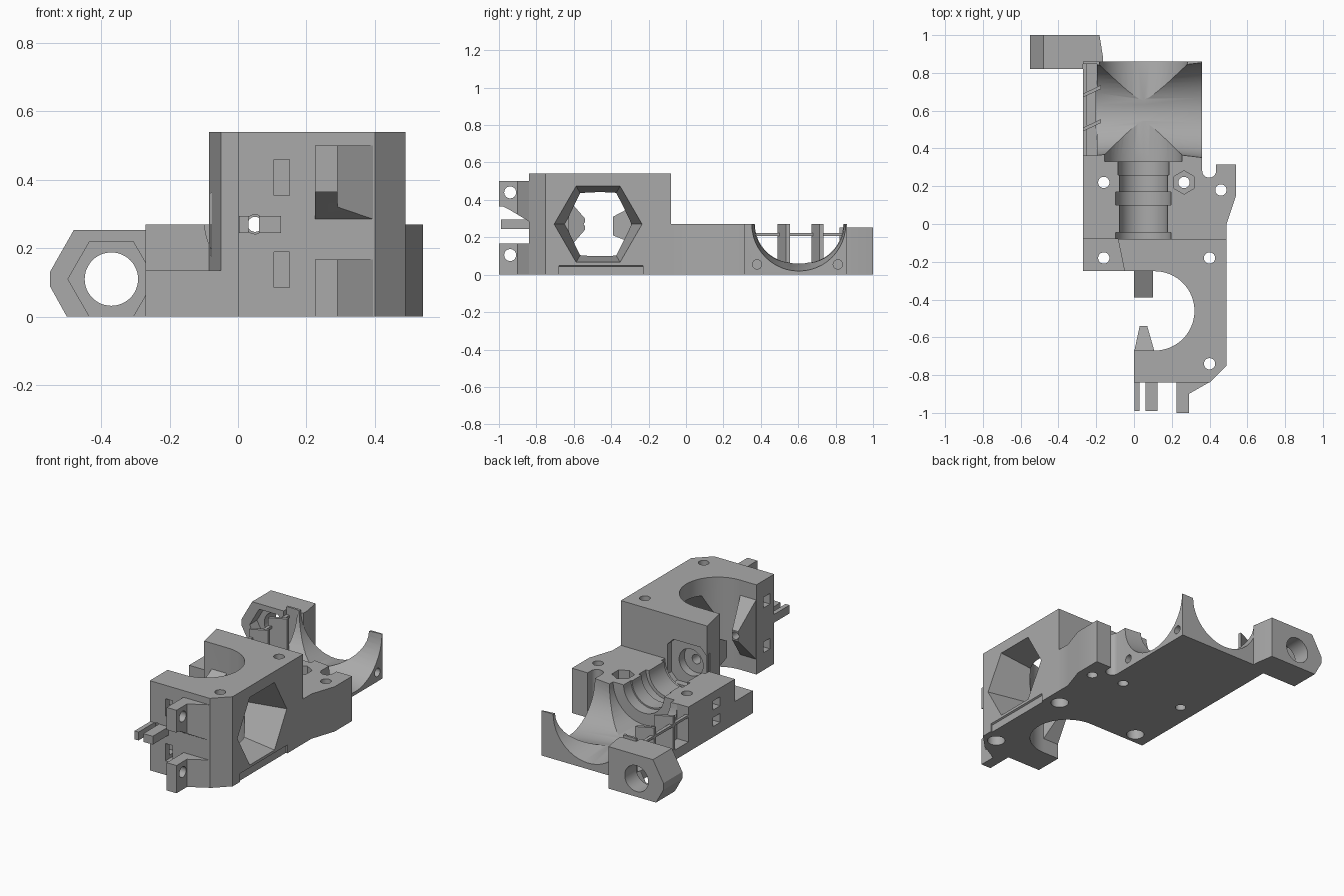
import bpy, bmesh
from math import sin, cos, pi, radians

if "Cube" in bpy.data.objects:
    bpy.data.objects.remove(bpy.data.objects["Cube"], do_unlink=True)

grey = bpy.data.materials.new("plain grey")
grey.use_nodes = True
grey.diffuse_color = (0.4, 0.4, 0.4, 1)
grey.node_tree.nodes["Principled BSDF"].inputs["Base Color"].default_value = (0.4, 0.4, 0.4, 1)
parts = []


def loft(name, axis, pts0, lo, pts1, hi):
    """Solid between two matching outlines placed at lo and hi on an axis."""
    place = {"x": lambda u, v, w: (w, u, v),
             "y": lambda u, v, w: (u, w, v),
             "z": lambda u, v, w: (u, v, w)}[axis]
    bm = bmesh.new()
    a = [bm.verts.new(place(u, v, lo)) for u, v in pts0]
    b = [bm.verts.new(place(u, v, hi)) for u, v in pts1]
    bm.faces.new(a)
    bm.faces.new(b)
    n = len(a)
    for i in range(n):
        j = (i + 1) % n
        bm.faces.new((a[i], a[j], b[j], b[i]))
    bmesh.ops.recalc_face_normals(bm, faces=bm.faces)
    mesh = bpy.data.meshes.new(name)
    bm.to_mesh(mesh)
    bm.free()
    mesh.materials.append(grey)
    ob = bpy.data.objects.new(name, mesh)
    bpy.context.collection.objects.link(ob)
    parts.append(ob)
    return ob


def prism(name, axis, pts, lo, hi):
    return loft(name, axis, pts, lo, pts, hi)


def rect(u0, u1, v0, v1):
    return [(u0, v0), (u1, v0), (u1, v1), (u0, v1)]


def box(name, x0, x1, y0, y1, z0, z1):
    return prism(name, "z", rect(x0, x1, y0, y1), z0, z1)


def ring(u, v, r, n=48, a0=0.0):
    return [(u + r * cos(a0 + 2 * pi * i / n), v + r * sin(a0 + 2 * pi * i / n)) for i in range(n)]


def arc(u, v, r, start, end, n):
    angles = [radians(start + (end - start) * i / n) for i in range(n + 1)]
    return [(u + r * cos(a), v + r * sin(a)) for a in angles]


def rod(axis, u, v, r, lo, hi, r2=None, n=48):
    return loft("cutter", axis, ring(u, v, r, n), lo, ring(u, v, r2 or r, n), hi)


def cut(target, *cutters):
    for c in cutters:
        m = target.modifiers.new("cut", "BOOLEAN")
        m.operation, m.solver, m.object = "DIFFERENCE", "EXACT", c
        bpy.context.view_layer.update()
        shape = target.evaluated_get(bpy.context.evaluated_depsgraph_get())
        mesh = bpy.data.meshes.new_from_object(shape)
        target.modifiers.clear()
        target.data = mesh
        parts.remove(c)
        bpy.data.objects.remove(c, do_unlink=True)


def bolt_hole(target, x, y, counterbore=True):
    cut(target, rod("z", x, y, 0.03, -0.1, 0.7, n=24))
    if counterbore:
        cut(target, rod("z", x, y, 0.05, -0.1, 0.06, n=24))


AX, AZ = 0.05, 0.27     # shared feed axis

# Tall drive block with a round bay open to one side
outline = ([(-0.085, -0.08), (-0.05, -0.25)] + arc(0.11, -0.46, 0.21, 90, -90, 32)
           + [(0, -0.67), (0, -0.84), (0.40, -0.84), (0.49, -0.75), (0.49, -0.08)])
drive = prism("drive_block", "z", outline, 0, 0.54)
cut(drive, loft("cutter", "x", ring(-0.47, AZ, 0.18, 6), 0.24, ring(-0.47, AZ, 0.236, 6), 0.495))
cut(drive, prism("cutter", "y", [(0.48, -0.01), (0.50, -0.01), (0.50, 0.055), (0.48, 0.045)], -0.68, -0.23))
for y in (-0.18, -0.74):
    bolt_hole(drive, 0.40, y)
for z in (0.137, 0.407):
    cut(drive, box("cutter", 0.105, 0.15, -0.9, -0.74, z - 0.052, z + 0.052),
        box("cutter", -0.1, 0.15, -0.80, -0.74, z - 0.032, z + 0.032))
# Rear socket for the throat
cut(drive, prism("cutter", "y", [(-0.08, 0.18), (-0.08, 0.36), (-0.04, 0.40), (0.14, 0.40),
                                 (0.18, 0.36), (0.18, 0.18), (0.14, 0.14), (-0.04, 0.14)], -0.12, 0),
    rod("y", AX, AZ, 0.08, -0.17, 0), rod("y", AX, AZ, 0.028, -1.1, 0, n=24))

# Low step beside the drive block
step = box("mount_step", -0.27, 0.03, -0.25, -0.08, 0, 0.135)
bolt_hole(step, -0.16, -0.18)

# Guide nozzles inside the bay
front_guide = loft("front_guide", "y", rect(0, 0.11, 0.08, 0.46), -0.68,
                   rect(0.03, 0.07, 0.24, 0.30), -0.54)
rear_guide = loft("rear_guide", "y", rect(0, 0.10, 0.15, 0.39), -0.24,
                  rect(0, 0.10, 0.21, 0.31), -0.39)
for guide in (front_guide, rear_guide):
    cut(guide, rod("y", AX, AZ, 0.022, -1, 0, n=24))

# Inlet prongs
box("inlet_prong_inner", 0.003, 0.03, -0.99, -0.83, 0.245, 0.295)
box("inlet_prong_outer", 0.062, 0.125, -0.99, -0.83, 0.245, 0.295)

# Hinge lugs with side gussets
lug_plan = [(0.225, -0.83), (0.225, -1), (0.29, -1), (0.29, -0.90), (0.395, -0.84), (0.395, -0.83)]
lower_lug = prism("lower_lug", "z", lug_plan, 0, 0.167)
upper_lug = prism("upper_lug", "z", lug_plan, 0.28, 0.50)
cut(upper_lug, prism("cutter", "x", [(-1.1, 0.2), (-0.8, 0.2), (-0.8, 0.265), (-0.84, 0.285),
                                     (-0.94, 0.345), (-0.98, 0.365), (-1.1, 0.365)], 0.1, 0.6))
cut(lower_lug, rod("x", -0.94, 0.105, 0.032, 0.1, 0.6, n=24))
cut(upper_lug, rod("x", -0.94, 0.44, 0.032, 0.1, 0.6, n=24))

# Low rear body with side wing
outline = ([(-0.27, -0.08), (0.49, -0.08), (0.49, 0), (0.54, 0.15), (0.54, 0.315), (0.435, 0.315)]
           + arc(0.398, 0.282, 0.037, 0, -180, 12)
           + [(0.361, 0.86), (-0.27, 0.86)])
body = prism("rear_body", "z", outline, 0, 0.27)
# Stepped throat along the feed axis
for y0, y1, r in ((-0.2, -0.045, 0.147), (-0.06, 0.11, 0.127), (0.10, 0.17, 0.147),
                  (0.16, 0.265, 0.127), (0.26, 0.34, 0.135)):
    cut(body, rod("y", AX, AZ + 0.001, r, y0, y1))
# Crossing round channels of the cooling bay
cut(body, rod("y", AX, AZ + 0.001, 0.205, 0.33, 0.62),
    rod("y", AX, AZ + 0.001, 0.20, 0.61, 0.87, r2=0.235),
    rod("x", 0.603, AZ + 0.001, 0.212, 0.04, 0.365, r2=0.252),
    rod("x", 0.603, AZ + 0.001, 0.24, -0.2, 0.05, r2=0.212),
    box("cutter", -0.3, -0.195, 0.362, 0.847, 0.06, 0.4))
for x, y in ((-0.16, 0.22), (0.46, 0.18), (0.265, 0.22)):
    bolt_hole(body, x, y, False)
cut(body, prism("cutter", "z", ring(0.265, 0.22, 0.062, 6, pi / 6), 0.17, 0.4))
for y in (0.38, 0.812):
    cut(body, rod("x", y, 0.055, 0.025, 0.22, 0.5, n=24))
for z in (0.09, 0.19):
    cut(body, box("cutter", -0.3, -0.15, 0.06, 0.13, z - 0.027, z + 0.027))

# Air vanes and the thin bar tying them together
for name, y in (("front_vane", 0.49), ("rear_vane", 0.67)):
    prism(name, "z", [(-0.27, y), (-0.175, y + 0.045), (-0.175, y + 0.065), (-0.27, y + 0.02)], 0.05, 0.27)
box("vane_bar", -0.27, -0.25, 0.355, 0.855, 0.207, 0.222)

# Belt anchor block with hex pocket and round hole
anchor = prism("anchor_block", "y", [(-0.50, 0), (-0.55, 0.09), (-0.55, 0.13), (-0.48, 0.253),
                                     (-0.165, 0.253), (-0.165, 0)], 0.82, 1.0)
cut(anchor, prism("cutter", "z", [(-0.27, 0.8), (-0.1, 0.8), (-0.1, 1.1), (-0.199, 1.1),
                                  (-0.16, 0.858), (-0.27, 0.858)], -0.1, 0.4),
    prism("cutter", "y", ring(-0.37, 0.11, 0.127, 6), 0.7, 0.89),
    rod("y", -0.37, 0.11, 0.078, 0.7, 1.1))

# Smooth the round walls and keep the edges crisp
bpy.ops.object.select_all(action="DESELECT")
for ob in parts:
    ob.select_set(True)
bpy.context.view_layer.objects.active = body
bpy.ops.object.shade_smooth_by_angle(angle=radians(25))
